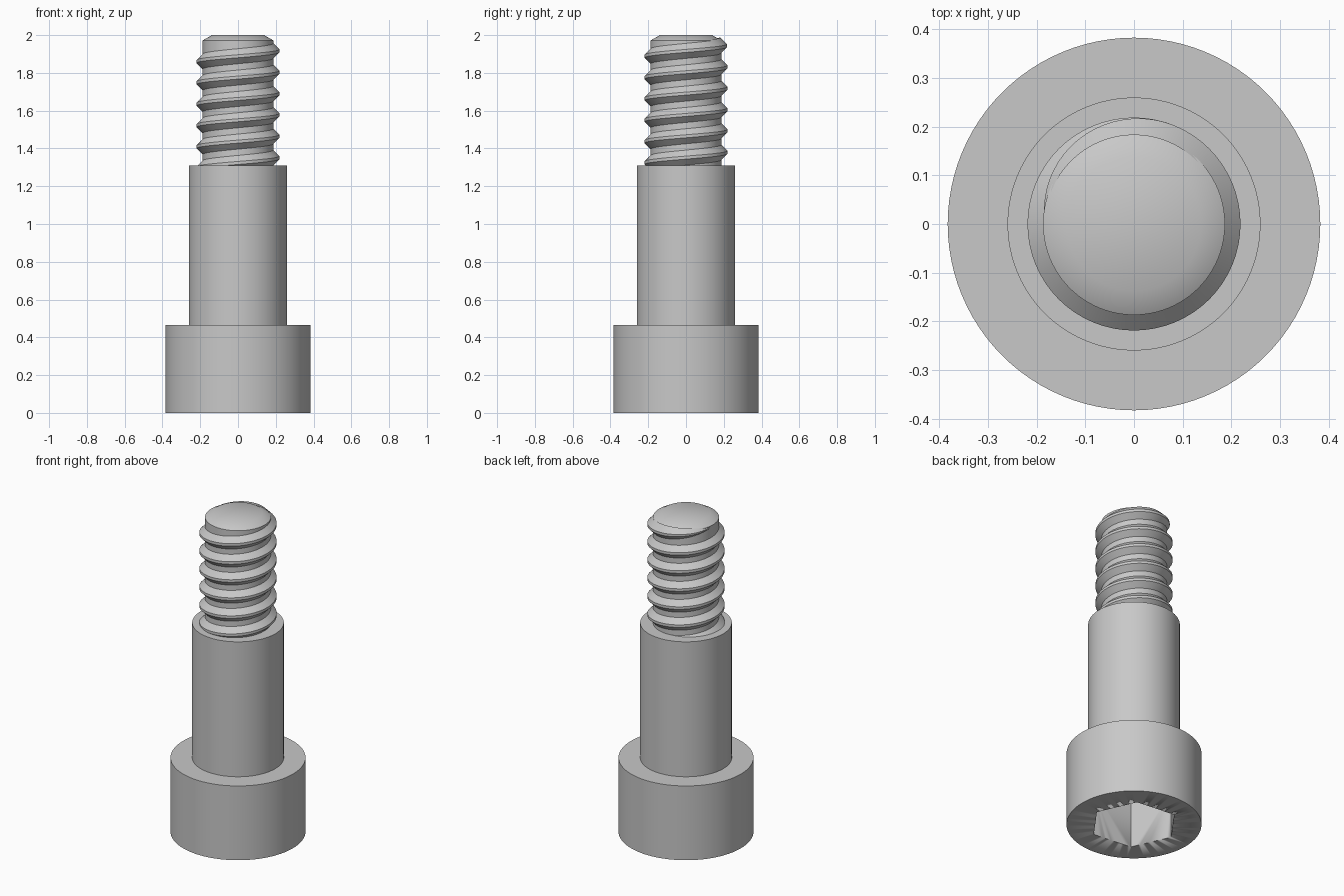
import bpy, bmesh, math
from mathutils import Matrix, Vector

if "Cube" in bpy.data.objects:
    bpy.data.objects.remove(bpy.data.objects["Cube"], do_unlink=True)

HEAD_R, HEAD_TOP = 0.383, 0.465
SHANK_R, SHANK_TOP = 0.26, 1.31
CORE_R, CREST_R, PITCH = 0.187, 0.219, 0.113
SEGMENTS = 96

steel = bpy.data.materials.new("steel_grey")
steel.use_nodes = True
GREY = (0.58, 0.58, 0.58, 1)
steel.diffuse_color = GREY
steel.node_tree.nodes["Principled BSDF"].inputs["Base Color"].default_value = GREY


def finish(name, bm, angle=30):
    """Turn a bmesh into a shaded steel object."""
    bmesh.ops.recalc_face_normals(bm, faces=bm.faces)
    mesh = bpy.data.meshes.new(name)
    bm.to_mesh(mesh)
    bm.free()
    obj = bpy.data.objects.new(name, mesh)
    bpy.context.collection.objects.link(obj)
    mesh.materials.append(steel)
    bpy.ops.object.select_all(action="DESELECT")
    obj.select_set(True)
    bpy.context.view_layer.objects.active = obj
    bpy.ops.object.shade_smooth_by_angle(angle=math.radians(angle))
    return obj


def lathe(name, profile):
    """Revolve (radius, height) points around z."""
    bm = bmesh.new()
    verts = [bm.verts.new((r, 0, z)) for r, z in profile]
    edges = [bm.edges.new(pair) for pair in zip(verts, verts[1:])]
    bmesh.ops.spin(bm, geom=verts + edges, cent=(0, 0, 0), axis=(0, 0, 1),
                   angle=math.tau, steps=SEGMENTS)
    bmesh.ops.remove_doubles(bm, verts=bm.verts, dist=1e-5)
    return finish(name, bm)


# Cylindrical head
head = lathe("head", [(0, 0), (HEAD_R, 0), (HEAD_R, HEAD_TOP), (0, HEAD_TOP)])

# Hexagonal socket cut into the underside of the head
bm = bmesh.new()
bmesh.ops.create_cone(bm, cap_ends=True, segments=6, radius1=0.254, radius2=0.254,
                      depth=0.6, matrix=Matrix.Rotation(math.radians(24), 4, "Z"))
# cone corners start on an axis, so the rotation sets the corner direction
cutter = finish("socket_cutter", bm)
cutter.hide_render = True
cut = head.modifiers.new("socket", "BOOLEAN")
cut.operation = "DIFFERENCE"
cut.solver = "EXACT"
cut.object = cutter
bpy.context.view_layer.objects.active = head
bpy.ops.object.modifier_apply(modifier=cut.name)
bpy.data.objects.remove(cutter, do_unlink=True)

# Smooth shoulder and the chamfered threaded core
lathe("shoulder", [(SHANK_R, HEAD_TOP - 0.005), (SHANK_R, SHANK_TOP), (0, SHANK_TOP)])
lathe("thread_core", [(CORE_R, SHANK_TOP - 0.005), (CORE_R, 1.972), (0.138, 2), (0, 2)])

# Helical thread ridge: right-handed, fading out over its last third of a turn
STEPS = 64
TURNS = 6.5
END = math.pi
END_Z = 1.973
FADE = math.radians(115)
bm = bmesh.new()
rings = []
for i in range(int(STEPS * TURNS) + 1):
    back = i * math.tau / STEPS              # angle measured back from the end
    fade = min(1, back / FADE)
    fade = math.sin(fade * math.pi / 2)
    z = END_Z - PITCH * back / math.tau - 0.008 * (1 - fade)
    root, crest = 0.042 * fade + 0.002, 0.007 * fade + 0.001
    inner = CORE_R - 0.004
    outer = inner + (CREST_R - inner) * fade
    turn = Matrix.Rotation(END - back, 3, "Z")
    section = [(inner, -root), (outer, -crest), (outer, crest), (inner, root)]
    rings.append([bm.verts.new(turn @ Vector((r, 0, z + dz))) for r, dz in section])
for a, b in zip(rings, rings[1:]):
    for k in range(4):
        n = (k + 1) % 4
        bm.faces.new((a[k], a[n], b[n], b[k]))
bm.faces.new(rings[0])
bm.faces.new(rings[-1])
finish("thread", bm)
